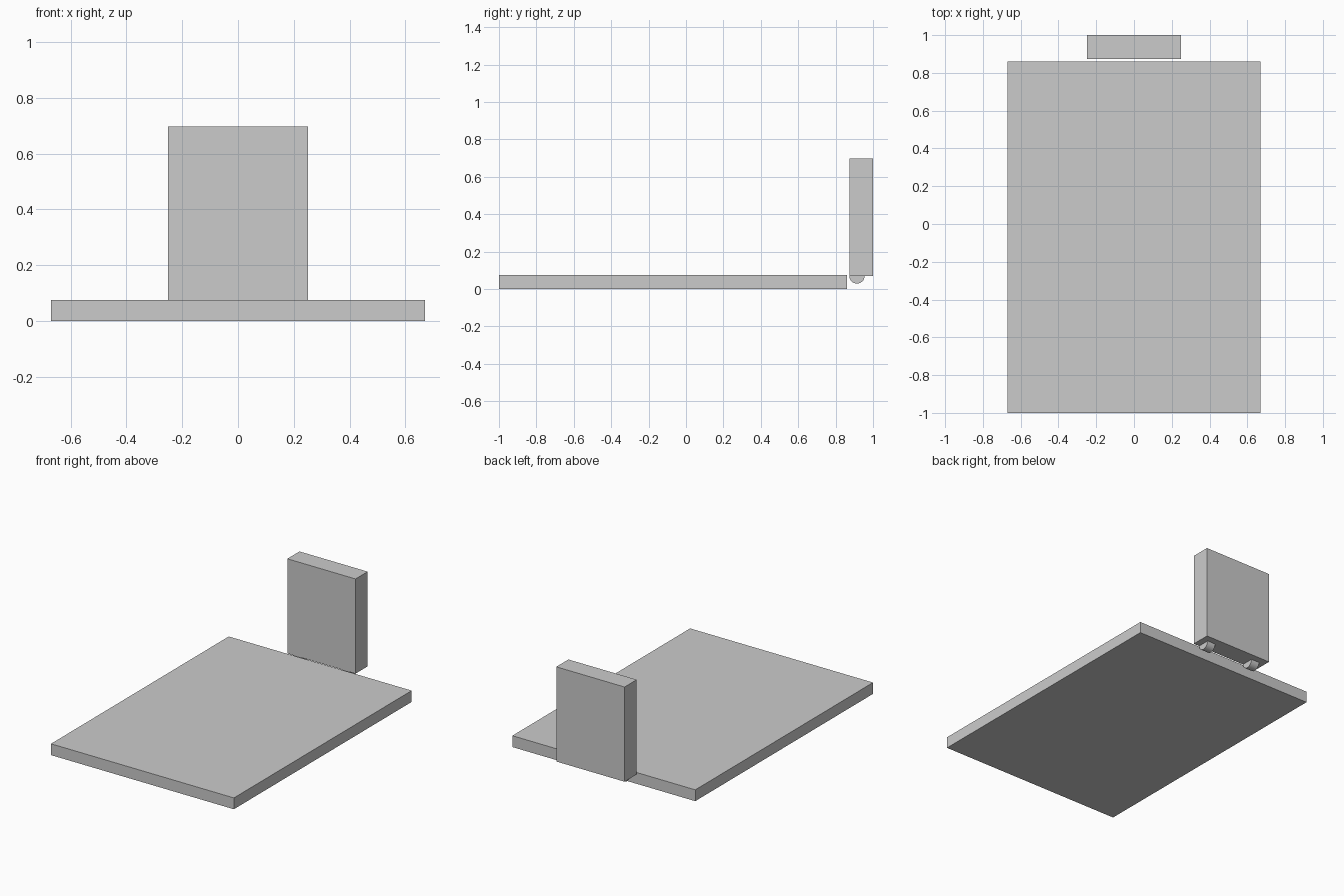
import bpy
import math

if "Cube" in bpy.data.objects:
    bpy.data.objects.remove(bpy.data.objects["Cube"])


def box(name, x, y, z):
    """Box from (min, max) ranges on each axis."""
    bpy.ops.mesh.primitive_cube_add(size=1, location=[(a + b) / 2 for a, b in (x, y, z)])
    ob = bpy.context.object
    ob.name = name
    ob.scale = [b - a for a, b in (x, y, z)]
    bpy.ops.object.transform_apply(location=False, rotation=False, scale=True)
    return ob


# Flat base slab
box("base_slab", (-0.67, 0.67), (-1.0, 0.86), (0.0, 0.075))

# Upright block standing just behind the slab
box("upright_block", (-0.25, 0.25), (0.873, 1.0), (0.07, 0.697))

# Two round hinge pegs half sunk into the underside of the block
for side, x in (("right", 0.177), ("left", -0.177)):
    bpy.ops.mesh.primitive_cylinder_add(vertices=32, radius=0.041, depth=0.06,
                                        location=(x, 0.914, 0.07),
                                        rotation=(0, math.pi / 2, 0))
    bpy.context.object.name = side + "_hinge_peg"
    bpy.ops.object.shade_smooth_by_angle()
